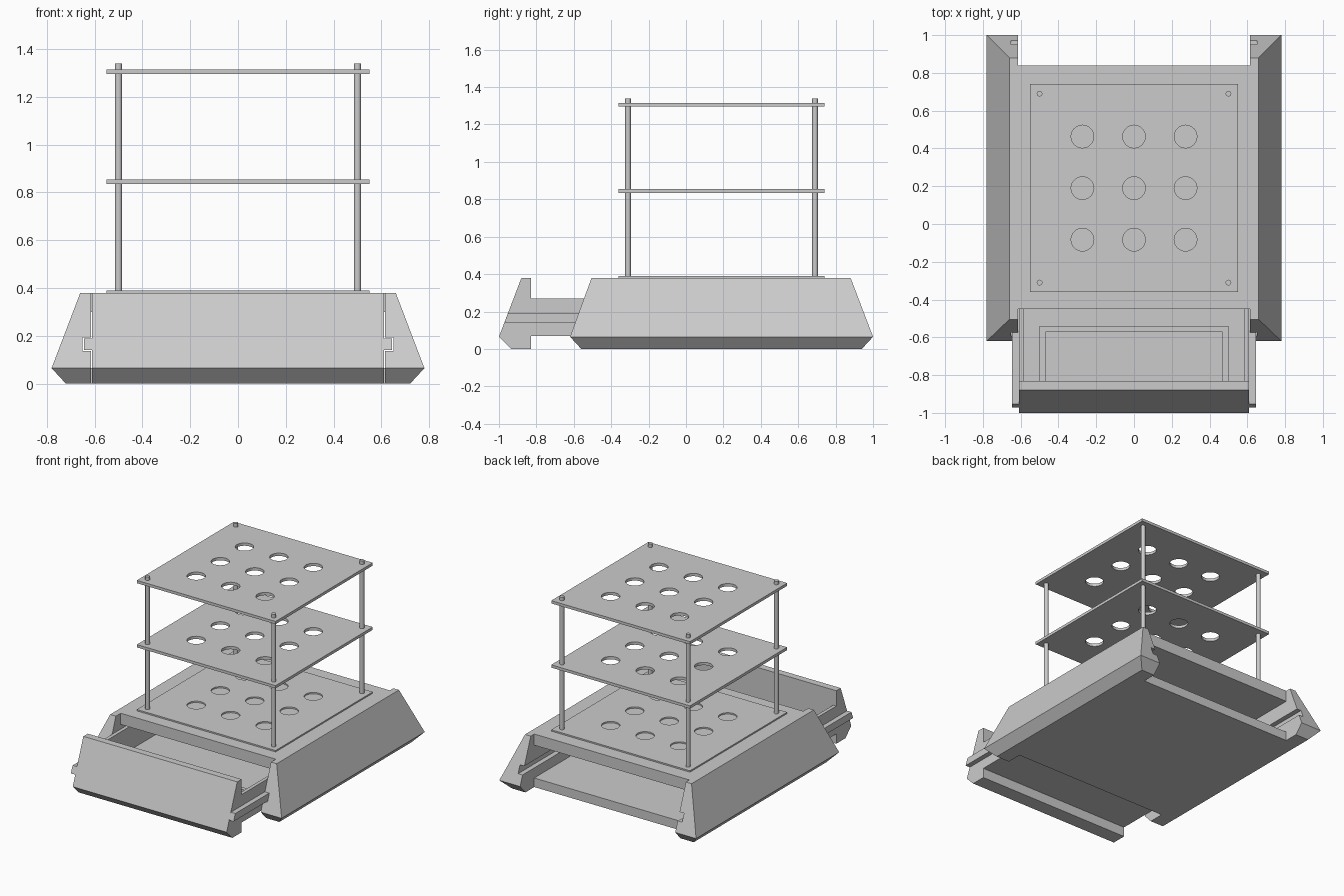
import bpy, bmesh

if "Cube" in bpy.data.objects:
    bpy.data.objects.remove(bpy.data.objects["Cube"])


def make_object(name, bm):
    bmesh.ops.recalc_face_normals(bm, faces=bm.faces[:])
    mesh = bpy.data.meshes.new(name)
    bm.to_mesh(mesh)
    bm.free()
    obj = bpy.data.objects.new(name, mesh)
    bpy.context.collection.objects.link(obj)
    return obj


def box(name, x, y, z):
    bm = bmesh.new()
    bmesh.ops.create_cube(bm, size=1)
    for v in bm.verts:
        v.co = [(a + b) / 2 + c * (b - a) for (a, b), c in zip((x, y, z), v.co)]
    return make_object(name, bm)


def loft(name, rings):
    """Close a stack of matching vertex rings into a solid."""
    bm = bmesh.new()
    rings = [[bm.verts.new(p) for p in ring] for ring in rings]
    for lo, hi in zip(rings, rings[1:]):
        for i in range(len(lo)):
            j = (i + 1) % len(lo)
            bm.faces.new((lo[i], lo[j], hi[j], hi[i]))
    bm.faces.new(rings[0][::-1])
    bm.faces.new(rings[-1])
    return make_object(name, bm)


def extrude_x(name, profile, x0, x1):
    return loft(name, [[(x, y, z) for y, z in profile] for x in (x0, x1)])


def cylinder(name, x, y, z0, z1, r, sides):
    bpy.ops.mesh.primitive_cylinder_add(vertices=sides, radius=r, depth=z1 - z0,
                                        location=(x, y, (z0 + z1) / 2))
    obj = bpy.context.object
    obj.name = name
    return obj


def cut(target, cutter):
    mod = target.modifiers.new("cut", 'BOOLEAN')
    mod.operation = 'DIFFERENCE'
    mod.solver = 'EXACT'
    mod.object = cutter
    cutter.hide_render = True
    cutter.hide_set(True)


IN = 0.615  # half width of the drawer bay

# Sloped side walls with a rail slot along the inner face
for side, s in (("left", -1), ("right", 1)):
    levels = ((0, 0.72, -0.56, 0.94), (0.065, 0.78, -0.62, 1.0), (0.38, 0.66, -0.505, 0.88))
    wall = loft(side + "_wall", [[(s * IN, y0, z), (s * x, y0, z), (s * x, y1, z), (s * IN, y1, z)]
                                 for z, x, y0, y1 in levels])
    slot = box(side + "_slot_cutter", sorted((s * 0.58, s * 0.65)), (-1.1, 1.1), (0.137, 0.193))
    cut(wall, slot)

# Top and floor panels between the walls
box("top_panel", (-IN, IN), (-0.45, 0.84), (0.30, 0.38))
box("floor_panel", (-IN, IN), (-0.45, 0.84), (0, 0.065))

# Drawer front, matching the slope of the body
extrude_x("drawer_front", [(-0.935, 0), (-1.0, 0.065), (-0.88, 0.38), (-0.83, 0.38), (-0.83, 0)],
          -0.61, 0.61)

# Drawer tray: thin walls, floor and back
REAR = 0.40
box("drawer_floor", (-0.61, 0.61), (-0.83, REAR), (0.07, 0.10))
box("drawer_back", (-0.585, 0.585), (REAR - 0.025, REAR), (0.10, 0.27))
for side, s in (("left", -1), ("right", 1)):
    box(side + "_drawer_side", sorted((s * 0.585, s * 0.61)), (-0.83, REAR), (0.10, 0.27))
    extrude_x(side + "_drawer_rail", [(-0.971, 0.14), (-0.952, 0.19), (REAR, 0.19), (REAR, 0.14)],
              s * 0.61, s * 0.645)
    # Low divider frame inside the tray
    box(side + "_divider", sorted((s * 0.465, s * 0.5)), (-0.83, -0.54), (0.10, 0.16))
box("rear_divider", (-0.465, 0.465), (-0.57, -0.54), (0.10, 0.16))

# Perforated shelves
CY = 0.19
bm = bmesh.new()
for i in (-1, 0, 1):
    for j in (-1, 0, 1):
        res = bmesh.ops.create_cone(bm, cap_ends=True, segments=32, radius1=0.06,
                                    radius2=0.06, depth=3)
        bmesh.ops.translate(bm, verts=res["verts"], vec=(i * 0.273, CY + j * 0.273, 0.8))
holes = make_object("hole_cutter", bm)
for name, z0, z1 in (("base_plate", 0.38, 0.39), ("middle_shelf", 0.835, 0.855),
                     ("top_shelf", 1.295, 1.315)):
    cut(box(name, (-0.55, 0.55), (CY - 0.55, CY + 0.55), (z0, z1)), holes)

# Corner posts
for x in (-0.5, 0.5):
    for y in (CY - 0.5, CY + 0.5):
        post = cylinder("corner_post", x, y, 0.38, 1.34, 0.015, 24)
        bpy.ops.object.shade_smooth_by_angle()
